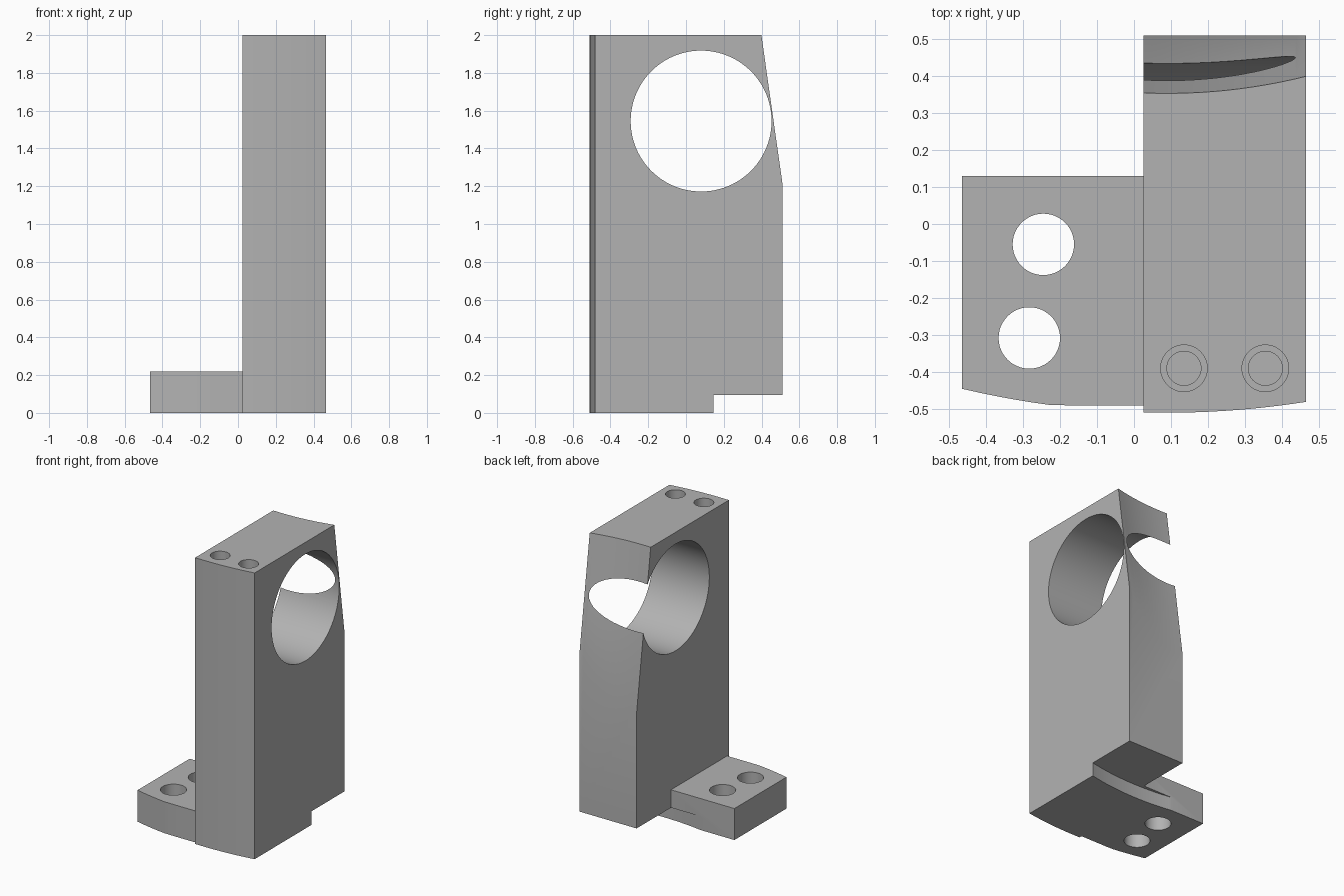
import bpy, bmesh, math

cube = bpy.data.objects.get("Cube")
if cube:
    bpy.data.objects.remove(cube, do_unlink=True)

grey = bpy.data.materials.new("machined grey")
grey.use_nodes = True
grey.diffuse_color = (0.45, 0.45, 0.45, 1)
grey.node_tree.nodes["Principled BSDF"].inputs["Base Color"].default_value = grey.diffuse_color

# All curved faces share one vertical axis behind the bracket
AXIS_X, AXIS_Y = 0.09, 1.9
X0, X1, XL = 0.025, 0.465, -0.465


def arc(y_min, xa, xb, n=12):
    """Points on the concentric arc whose frontmost y is y_min."""
    r = AXIS_Y - y_min
    xs = [xa + (xb - xa) * i / n for i in range(n + 1)]
    return [(x, AXIS_Y - math.sqrt(r * r - (x - AXIS_X) ** 2)) for x in xs]


def prism(name, outline, z0, z1, shear=0):
    """Extrude a plan outline from z0 to z1, leaning in y about z = 2."""
    bm = bmesh.new()
    low, high = [[bm.verts.new((x, y + shear * (2 - z), z)) for x, y in outline]
                 for z in (z0, z1)]
    bm.faces.new(low[::-1])
    bm.faces.new(high)
    n = len(outline)
    for i in range(n):
        j = (i + 1) % n
        bm.faces.new((low[i], low[j], high[j], high[i]))
    bmesh.ops.recalc_face_normals(bm, faces=bm.faces)
    mesh = bpy.data.meshes.new(name)
    bm.to_mesh(mesh)
    bm.free()
    mesh.materials.append(grey)
    obj = bpy.data.objects.new(name, mesh)
    bpy.context.collection.objects.link(obj)
    return obj


def cylinder(name, x, y, r, z0, z1, n=48):
    ring = [(x + r * math.cos(math.tau * i / n), y + r * math.sin(math.tau * i / n))
            for i in range(n)]
    return prism(name, ring, z0, z1)


def combine(target, tool, operation="DIFFERENCE"):
    bpy.context.view_layer.update()
    mod = target.modifiers.new(tool.name, "BOOLEAN")
    mod.operation, mod.solver, mod.object = operation, "EXACT", tool
    bpy.context.view_layer.objects.active = target
    bpy.ops.object.modifier_apply(modifier=mod.name)
    bpy.data.objects.remove(tool, do_unlink=True)


# Upright block with a curved front
bracket = prism("bracket", arc(-0.51, X0, X1) + [(X1, 0.51), (X0, 0.51)], 0, 2)

# Leaning, curved relief on the upper back
combine(bracket, prism("back_relief", arc(0.353, -0.2, 0.7, 24) + [(0.7, 1.4), (-0.2, 1.4)],
                       0.5, 2.2, 0.1416))

# Side mounting flange
front = [(x, max(y, -0.49)) for x, y in arc(-0.51, XL, 0.1)]
combine(bracket, prism("flange", front + [(0.1, 0.13), (XL, 0.13)], 0, 0.22), "UNION")

# Curved step under the back
combine(bracket, prism("step_cutter", arc(0.106, -0.6, 0.6, 32) + [(0.6, 0.8), (-0.6, 0.8)],
                       -0.2, 0.095))

# Large cross bore
bore = cylinder("bore_cutter", 0, 0, 0.373, -0.6, 0.6, 96)
bore.rotation_euler = (0, math.pi / 2, 0)
bore.location = (0.245, 0.08, 1.545)
combine(bracket, bore)

# Flange through holes
for x, y in ((-0.245, -0.055), (-0.283, -0.308)):
    combine(bracket, cylinder("flange_hole", x, y, 0.083, -0.1, 0.4))

# Stepped blind holes in the top
for x in (0.135, 0.355):
    for r, bottom in ((0.063, 1.85), (0.046, 1.6)):
        combine(bracket, cylinder("top_hole", x, -0.39, r, bottom, 2.1))

bpy.ops.object.select_all(action="DESELECT")
bracket.select_set(True)
bpy.context.view_layer.objects.active = bracket
bpy.ops.object.shade_smooth_by_angle(angle=math.radians(20))
